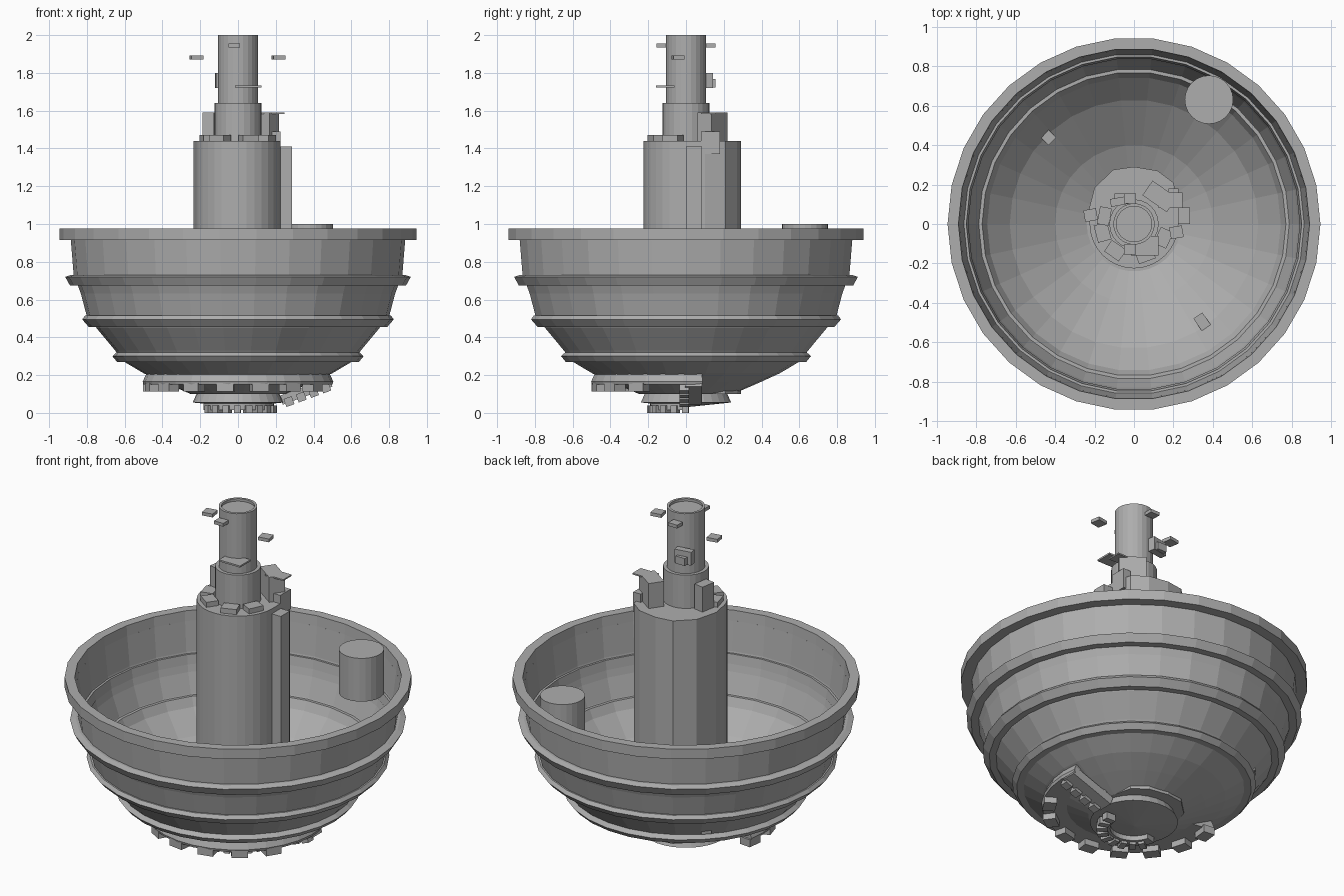
import bpy, bmesh
from math import sin, cos, pi, radians, atan2
from mathutils import Matrix, Vector

if "Cube" in bpy.data.objects:
    bpy.data.objects.remove(bpy.data.objects["Cube"])

grey = bpy.data.materials.new("plain grey")
grey.use_nodes = True
COLOUR = (0.42, 0.42, 0.42, 1)
grey.diffuse_color = COLOUR
grey.node_tree.nodes["Principled BSDF"].inputs["Base Color"].default_value = COLOUR


def finish(name, bm):
    bmesh.ops.recalc_face_normals(bm, faces=bm.faces)
    mesh = bpy.data.meshes.new(name)
    bm.to_mesh(mesh)
    bm.free()
    mesh.materials.append(grey)
    obj = bpy.data.objects.new(name, mesh)
    bpy.context.collection.objects.link(obj)
    return obj


def lathe(name, profile, sides=30, start=0, sweep=360, centre=(0, 0)):
    """Turn a closed (radius, height) profile about a vertical axis."""
    bm = bmesh.new()
    full = sweep == 360
    rings = []
    for i in range(sides if full else sides + 1):
        a = radians(start + sweep * i / sides)
        rings.append([bm.verts.new((centre[0] + r * cos(a), centre[1] + r * sin(a), z))
                      for r, z in profile])
    n = len(profile)
    for i in range(sides):
        one, two = rings[i], rings[(i + 1) % len(rings)]
        for j in range(n):
            k = (j + 1) % n
            if profile[j][0] + profile[k][0] > 0:
                bm.faces.new((one[j], two[j], two[k], one[k]))
    if not full:
        bm.faces.new(rings[0])
        bm.faces.new(rings[-1])
    bmesh.ops.remove_doubles(bm, verts=bm.verts, dist=0.0001)
    return finish(name, bm)


def prism(name, outline, z0, z1):
    bm = bmesh.new()
    base = bm.faces.new([bm.verts.new((x, y, z0)) for x, y in outline])
    top = bmesh.ops.extrude_face_region(bm, geom=[base])["geom"]
    bmesh.ops.translate(bm, vec=(0, 0, z1 - z0),
                        verts=[v for v in top if isinstance(v, bmesh.types.BMVert)])
    if not base.is_valid or len(bm.faces) < len(outline) + 2:
        bm.faces.new([v for v in bm.verts if v.co.z == z0])
    return finish(name, bm)


def box(name, centre, size, turn=0, tilt=0):
    bm = bmesh.new()
    spin = Matrix.Rotation(radians(turn), 4, "Z") @ Matrix.Rotation(radians(tilt), 4, "Y")
    scale = Matrix.Diagonal((*size, 1))
    bmesh.ops.create_cube(bm, size=1, matrix=Matrix.Translation(centre) @ spin @ scale)
    return finish(name, bm)


def arc_boxes(name, radius, z, size, angles):
    """Blocks set around the axis, each facing outwards."""
    for a in angles:
        t = radians(a)
        box(name, (radius * cos(t), radius * sin(t), z), size, a)


# Open bowl, rim and inner ledges
outer = [(0, .03), (.24, .055), (.22, .1), (.25, .1), (.39, .16), (.5, .21), (.61, .275),
         (.65, .33), (.75, .45), (.79, .52), (.85, .68), (.865, .74), (.885, .915),
         (.945, .915), (.945, .975)]
inner = [(.89, .975), (.87, .73), (.85, .7), (.8, .51), (.77, .49), (.63, .345),
         (.4, .185), (.24, .11), (0, .11)]
lathe("bowl", outer + inner)

# Bands around the outside
lathe("upper_band", [(.84, .675), (.89, .675), (.915, .72), (.885, .73), (.85, .73)])
lathe("middle_band", [(.74, .455), (.79, .455), (.825, .495), (.81, .515), (.77, .515)])
lathe("lower_band", [(.6, .27), (.64, .27), (.665, .3), (.625, .337), (.62, .337)])

# Toothed skirt around the front of the base
lathe("skirt", [(.36, .15), (.5, .15), (.505, .165), (.485, .21), (.46, .21)],
      sides=17, start=170, sweep=200)
arc_boxes("skirt_tooth", .465, .137, (.07, .09, .045), range(174, 350, 22))

# Sloping ramp with stepped teeth on the model's left
box("ramp", (.36, .04, .115), (.28, .09, .05), tilt=-20)
for i in range(4):
    box("ramp_tooth", (.27 + .065 * i, -.01, .06 + .024 * i), (.045, .05, .045), tilt=-20)

# Small studs under the base
lathe("stud_ring", [(.13, .015), (.19, .015), (.19, .05), (.13, .05)],
      sides=16, start=195, sweep=165)
arc_boxes("foot_stud", .175, .02, (.06, .035, .04), range(215, 365, 18))

# Central column: round front, faceted back
front = [(.225 * cos(pi + pi * i / 16), .225 * sin(pi + pi * i / 16)) for i in range(17)]
back = [(.225, .1), (.2, .21), (.12, .27), (0, .29), (-.105, .275), (-.2, .185), (-.235, .05)]
prism("column", front + back, .1, 1.44)
box("column_fin", (.24, .042, .76), (.09, .085, 1.3))

# Upper shafts, the top one slightly hollow
lathe("middle_shaft", [(0, 1.4), (.125, 1.4), (.125, 1.64), (0, 1.64)], 24)
lathe("top_shaft", [(0, 1.6), (.105, 1.6), (.105, 2), (.09, 2), (.09, 1.985), (0, 1.985)], 24)

# Blocks on the column shoulder
box("tall_block", (.13, .14, 1.475), (.15, .09, .23), turn=-35)
box("tall_block_cap", (.185, .12, 1.586), (.12, .08, .008))
box("side_block", (-.15, .04, 1.515), (.06, .09, .15), turn=-10)
box("fin_cap", (.2, .13, 1.43), (.05, .1, .12))
arc_boxes("shoulder_block", .165, 1.455, (.07, .09, .03), (195, 235, 290, 335))

# Small clips on and beside the top shaft
box("rear_clip", (-.07, .115, 1.76), (.1, .04, .08), turn=10)
box("rear_clip_step", (-.07, .14, 1.745), (.06, .03, .045))
box("thin_plate", (.055, -.11, 1.727), (.14, .1, .01))
for x, y in ((.215, -.042), (-.22, .045)):
    box("floating_clip", (x, y, 1.882), (.065, .06, .02), turn=10)
for y in (-.13, .13):
    box("shaft_clip", (-.02, y, 1.945), (.06, .05, .02))

# Round drum hanging near the rim
lathe("drum", [(0, .74), (.123, .74), (.123, 1), (0, 1)], 24, centre=(.38, .63))

# Pegs through the bowl wall
for x, y in ((.345, -.495), (-.44, .445)):
    box("wall_peg", (x, y, .345), (.075, .055, .03), turn=atan2(y, x) * 180 / pi)
